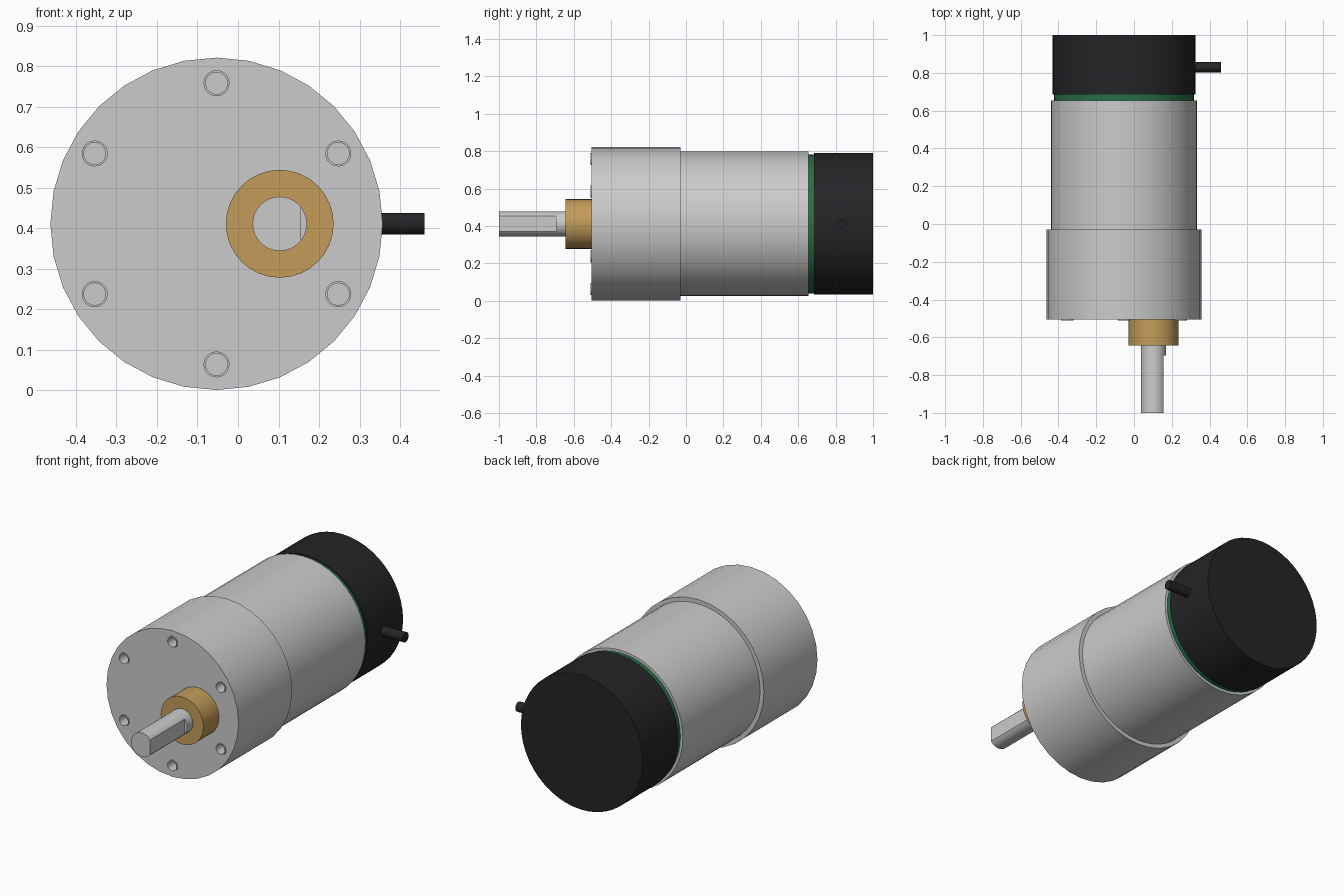
import bpy
import math

if "Cube" in bpy.data.objects:
    bpy.data.objects.remove(bpy.data.objects["Cube"])

CX, CZ = -0.053, 0.411      # motor axis
SX = 0.103                  # offset output shaft axis


def material(name, rgb):
    m = bpy.data.materials.new(name)
    m.diffuse_color = (*rgb, 1)
    m.use_nodes = True
    m.node_tree.nodes["Principled BSDF"].inputs["Base Color"].default_value = m.diffuse_color
    return m


black = material("black_plastic", (0.018, 0.018, 0.02))
green = material("green_board", (0.02, 0.16, 0.06))
brass = material("brass", (0.55, 0.33, 0.1))


def activate(ob):
    bpy.ops.object.select_all(action='DESELECT')
    ob.select_set(True)
    bpy.context.view_layer.objects.active = ob


def smooth(ob):
    activate(ob)
    bpy.ops.object.shade_smooth_by_angle(angle=math.radians(30))


def cylinder(name, x, z, r, y0, y1, mat=None, sides=32):
    """Cylinder along y."""
    bpy.ops.mesh.primitive_cylinder_add(
        vertices=sides, radius=r, depth=y1 - y0,
        location=(x, (y0 + y1) / 2, z), rotation=(math.pi / 2, 0, 0))
    ob = bpy.context.object
    ob.name = name
    if mat:
        ob.data.materials.append(mat)
    smooth(ob)
    return ob


def cut(ob, cutter):
    mod = ob.modifiers.new("cut", 'BOOLEAN')
    mod.operation = 'DIFFERENCE'
    mod.solver = 'EXACT'
    mod.object = cutter
    activate(ob)
    bpy.ops.object.modifier_apply(modifier=mod.name)
    bpy.data.objects.remove(cutter)


# Main stacked bodies
gearbox = cylinder("gearbox", CX, CZ, 0.41, -0.505, -0.03)
cylinder("motor_can", CX, CZ, 0.386, -0.03, 0.655, sides=48)
cylinder("circuit_board", CX, CZ, 0.371, 0.655, 0.685, green, 48)
cylinder("encoder_cap", CX, CZ, 0.378, 0.685, 1.0, black, 48)

# Six threaded mounting holes with thin raised rims
for i in range(6):
    a = math.radians(30 + 60 * i)
    x, z = CX + 0.347 * math.cos(a), CZ + 0.347 * math.sin(a)
    cut(gearbox, cylinder("hole_cutter", x, z, 0.031, -0.6, -0.4, sides=24))
    rim = cylinder(f"mounting_hole_rim_{i + 1}", x, z, 0.032, -0.51, -0.4, sides=24)
    cut(rim, cylinder("bore_cutter", x, z, 0.027, -0.6, -0.405, sides=24))
    smooth(rim)
smooth(gearbox)

# Brass bushing and D-cut output shaft
cylinder("shaft_bushing", SX, CZ, 0.133, -0.643, -0.5, brass)
shaft = cylinder("output_shaft", SX, CZ, 0.067, -1.0, -0.6)
bpy.ops.mesh.primitive_cube_add(size=1, location=(0.255, -0.895, CZ))
flat = bpy.context.object
flat.name = "flat_cutter"
flat.scale = (0.2, 0.4, 0.3)
bpy.context.view_layer.update()
cut(shaft, flat)
smooth(shaft)

# Cable leaving the side of the cap
bpy.ops.mesh.primitive_cylinder_add(
    vertices=24, radius=0.027, depth=0.16,
    location=(0.38, 0.83, CZ), rotation=(0, math.pi / 2, 0))
cable = bpy.context.object
cable.name = "cable"
cable.data.materials.append(black)
smooth(cable)
